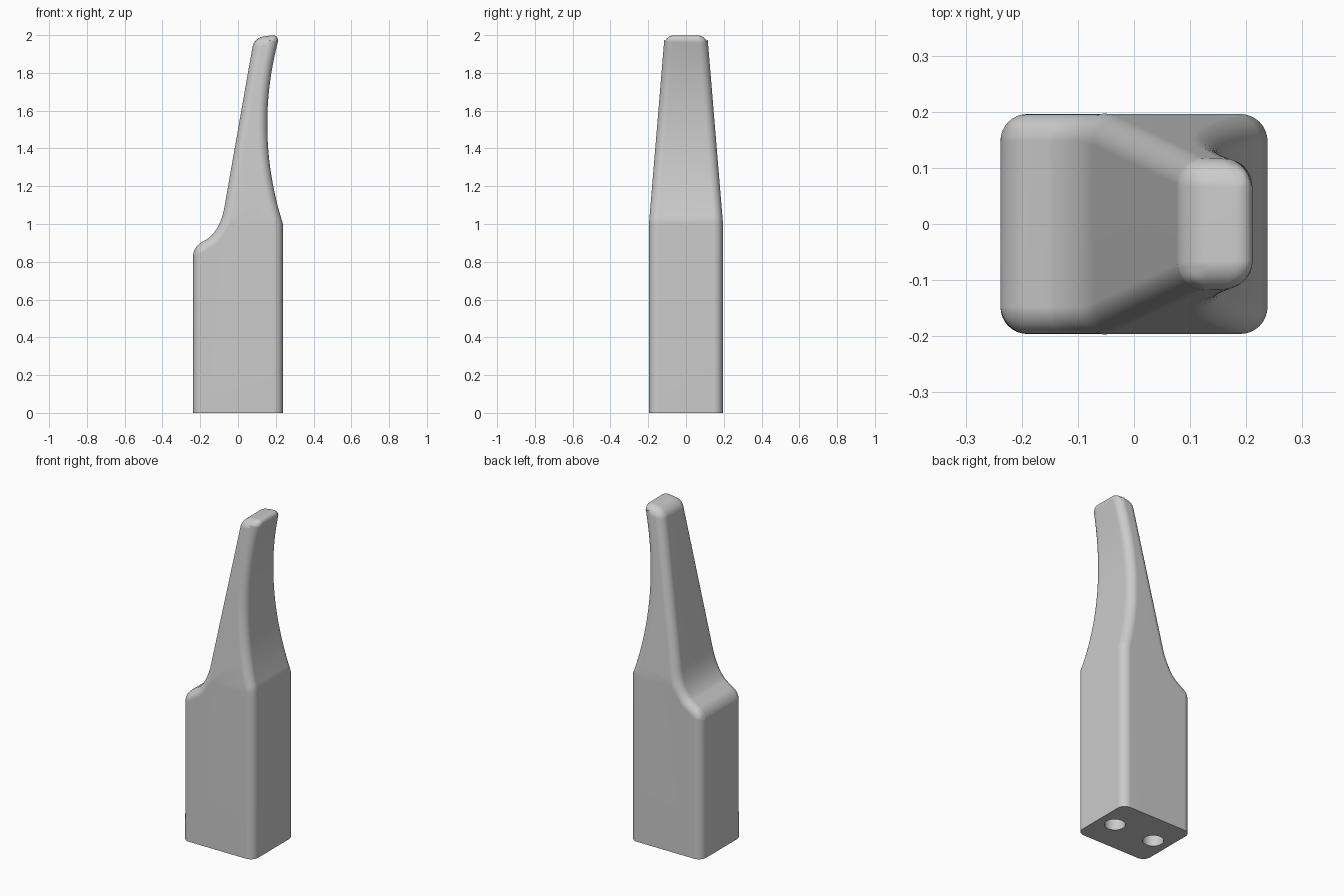
import bpy
import bmesh
import math
from mathutils import Vector

if "Cube" in bpy.data.objects:
    bpy.data.objects.remove(bpy.data.objects["Cube"], do_unlink=True)

grey = bpy.data.materials.new("plain grey")
grey.use_nodes = True
colour = (0.6, 0.6, 0.6, 1)
grey.diffuse_color = colour
grey.node_tree.nodes["Principled BSDF"].inputs["Base Color"].default_value = colour


def curve(a, control, b, steps):
    """Points of a quadratic curve from a to b, both included."""
    a, control, b = Vector(a), Vector(control), Vector(b)
    ts = [i / steps for i in range(steps + 1)]
    return [a * (1 - t) ** 2 + control * 2 * t * (1 - t) + b * t * t for t in ts]


def half_width(z):
    """Straight below the bend at z = 1, tapering above it."""
    return 0.196 - 0.083 * max(0, z - 1)


# Side outline in x and z: base, hollow back edge, slanted tip, shoulder
base_right, base_left = Vector((0.238, 0)), Vector((-0.238, 0))
hollow = curve((0.238, 1), (0.08, 1.5), (0.222, 2.005), 24)
shoulder_curve = curve((-0.07, 1.1), (-0.088, 0.985), (-0.15, 0.93), 12)
tip, shoulder = Vector((0.085, 1.985)), Vector((-0.238, 0.873))
outline = [base_left, base_right] + hollow + [tip] + shoulder_curve + [shoulder]
count = len(outline)
bend_right = 2
tip_right = 1 + len(hollow)
tip_left = tip_right + 1
bend_left = tip_left + 1 + 6

# Body: two flat sides joined by a strip along the outline
bm = bmesh.new()
front, back = [
    [bm.verts.new((p.x, side * half_width(p.y), p.y)) for p in outline] for side in (-1, 1)
]
strip = [(i, (i + 1) % count) for i in range(count)]
for i, j in strip:
    bm.faces.new((front[i], back[i], back[j], front[j]))
for ring in (front, back):
    bm.faces.new(ring[:bend_right + 1] + ring[bend_left:])
    bm.faces.new(ring[bend_right:bend_left + 1])
bmesh.ops.recalc_face_normals(bm, faces=bm.faces)

# Mark the edges to round: everything on the rim except the base
weight = bm.edges.layers.float.new("bevel_weight_edge")
for ring in (front, back):
    for i, j in strip[1:]:
        bm.edges.get((ring[i], ring[j]))[weight] = 1
for i in (tip_right, tip_left, count - 1):
    bm.edges.get((front[i], back[i]))[weight] = 1

mesh = bpy.data.meshes.new("handle_body")
bm.to_mesh(mesh)
bm.free()
body = bpy.data.objects.new("handle_body", mesh)
bpy.context.collection.objects.link(body)
mesh.materials.append(grey)

# Two round sockets in the base
cutters = []
for x in (-0.135, 0.135):
    bpy.ops.mesh.primitive_cylinder_add(vertices=48, radius=0.057, depth=0.6, location=(x, 0, 0))
    cutter = bpy.context.object
    cutter.name = "socket_cutter"
    cutter.hide_render = True
    cutter.data.materials.append(grey)
    cutters.append(cutter)

# Round the edges, then cut the sockets
bpy.ops.object.select_all(action='DESELECT')
body.select_set(True)
bpy.context.view_layer.objects.active = body
bevel = body.modifiers.new("rounded_edges", 'BEVEL')
bevel.limit_method = 'WEIGHT'
bevel.width = 0.048
bevel.segments = 8
bevel.use_clamp_overlap = False
bpy.ops.object.modifier_apply(modifier=bevel.name)
for cutter in cutters:
    cut = body.modifiers.new("socket", 'BOOLEAN')
    cut.operation = 'DIFFERENCE'
    cut.solver = 'EXACT'
    cut.object = cutter
    bpy.ops.object.modifier_apply(modifier=cut.name)
    bpy.data.objects.remove(cutter, do_unlink=True)

# Smooth shading with flat large faces
bpy.ops.object.shade_smooth_by_angle(angle=math.radians(30))
normals = body.modifiers.new("flat_sides", 'WEIGHTED_NORMAL')
normals.keep_sharp = True
